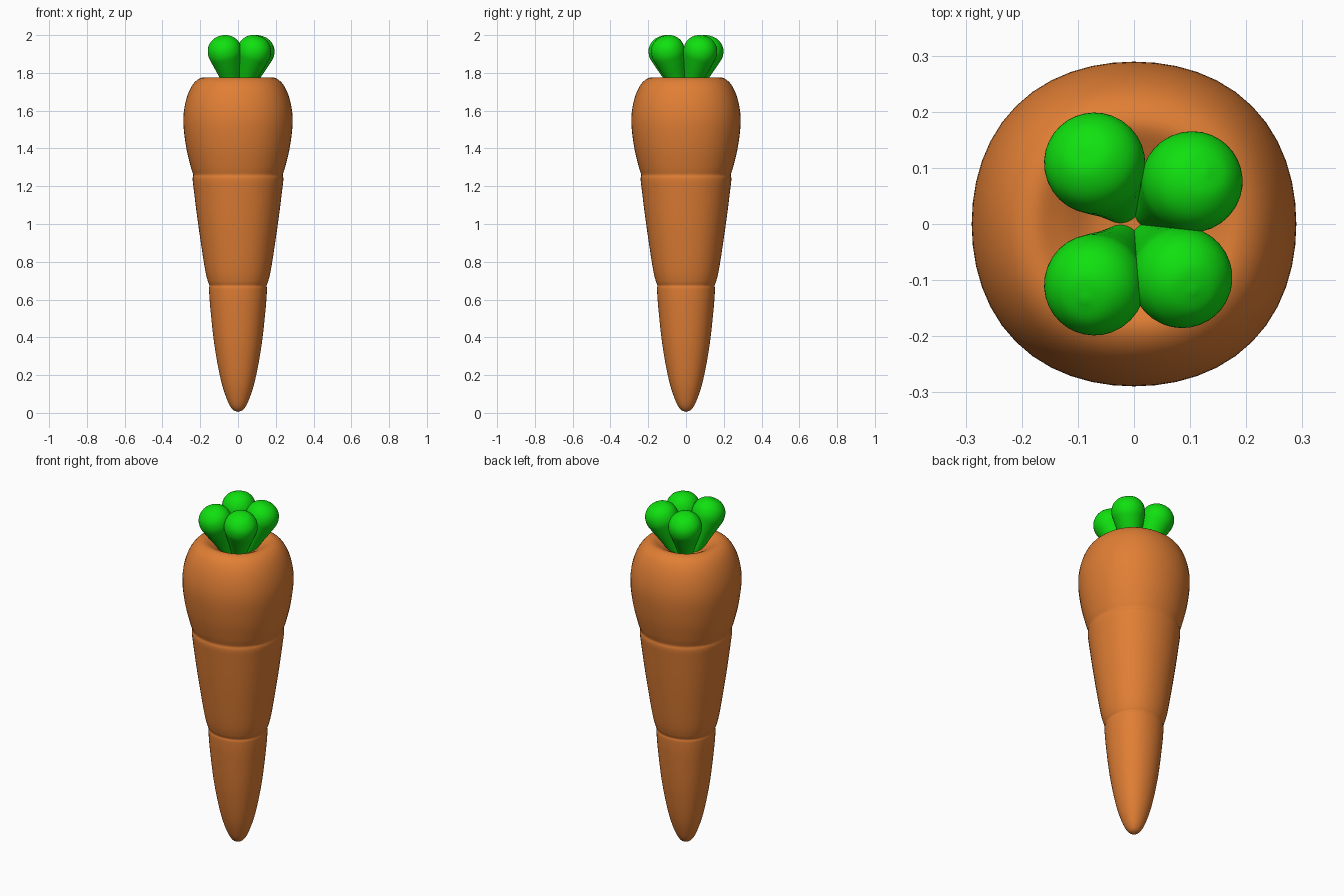
import bpy, bmesh, math
from mathutils import Vector

if "Cube" in bpy.data.objects:
    bpy.data.objects.remove(bpy.data.objects["Cube"])


def material(name, color):
    m = bpy.data.materials.new(name)
    m.diffuse_color = (*color, 1)
    m.use_nodes = True
    m.node_tree.nodes["Principled BSDF"].inputs["Base Color"].default_value = m.diffuse_color
    return m


def smooth_profile(pts, steps=5):
    """Catmull-Rom through (radius, height) points."""
    p = [Vector(q) for q in pts]
    p = [p[0] * 2 - p[1]] + p + [p[-1] * 2 - p[-2]]
    out = []
    for i in range(1, len(p) - 2):
        a, b, c, d = p[i - 1:i + 3]
        for s in range(steps):
            t = s / steps
            out.append(0.5 * (2 * b + (c - a) * t + (2 * a - 5 * b + 4 * c - d) * t * t
                              + (3 * b - a - 3 * c + d) * t ** 3))
    return out + [p[-2]]


def lathe(name, profile, mat, sides=48, squareness=0.0, angle=40):
    """Revolve a profile whose two ends lie on the axis; section may be slightly square."""
    bm = bmesh.new()
    bottom = bm.verts.new((0, 0, profile[0][1]))
    top = bm.verts.new((0, 0, profile[-1][1]))
    rings = []
    for r, z in profile[1:-1]:
        ring = []
        for k in range(sides):
            a = 2 * math.pi * k / sides
            q = r * (1 + squareness * (1 - math.cos(4 * a)))
            ring.append(bm.verts.new((q * math.cos(a), q * math.sin(a), z)))
        rings.append(ring)
    for k in range(sides):
        n = (k + 1) % sides
        bm.faces.new((bottom, rings[0][n], rings[0][k]))
        bm.faces.new((top, rings[-1][k], rings[-1][n]))
        for lo, hi in zip(rings, rings[1:]):
            bm.faces.new((lo[k], lo[n], hi[n], hi[k]))
    bmesh.ops.recalc_face_normals(bm, faces=bm.faces)
    me = bpy.data.meshes.new(name)
    bm.to_mesh(me)
    bm.free()
    me.materials.append(mat)
    ob = bpy.data.objects.new(name, me)
    bpy.context.collection.objects.link(ob)
    bpy.ops.object.select_all(action='DESELECT')
    ob.select_set(True)
    bpy.context.view_layer.objects.active = ob
    bpy.ops.object.shade_smooth_by_angle(angle=math.radians(angle))
    return ob


orange = material("orange", (0.75, 0.21, 0.035))
green = material("green", (0.005, 0.75, 0.005))

# Root: three tapered sections meeting at soft seams, with a dimpled crown
tip = [(0, 0.005), (0.03, 0.02), (0.058, 0.07), (0.092, 0.18), (0.125, 0.36),
       (0.147, 0.56), (0.153, 0.65), (0.151, 0.672)]
middle = [(0.151, 0.675), (0.162, 0.705), (0.178, 0.78), (0.211, 1.0),
          (0.234, 1.18), (0.24, 1.235), (0.237, 1.258)]
crown = [(0.237, 1.262), (0.252, 1.31), (0.275, 1.41), (0.289, 1.53), (0.283, 1.62),
         (0.26, 1.7), (0.225, 1.755), (0.18, 1.776), (0.13, 1.755), (0.07, 1.72), (0, 1.71)]
root_profile = smooth_profile(tip) + smooth_profile(middle) + smooth_profile(crown)
lathe("carrot_root", root_profile, orange, squareness=0.014)

# Leaves: four rounded buds fanning out from the crown
leaf_centres = [(-0.07, 0.108), (0.103, 0.075), (-0.07, -0.108), (0.085, -0.095)]
base = Vector((0, 0, 1.6))
for i, (x, y) in enumerate(leaf_centres):
    axis = Vector((x, y, 1.912)) - base
    d = axis.length
    leaf = smooth_profile([(0, 0), (0.015, 0.01), (0.033, 0.1), (0.056, 0.2), (0.08, d - 0.05),
                           (0.09, d), (0.079, d + 0.045), (0.045, d + 0.077), (0, d + 0.087)])
    ob = lathe(f"leaf_{i + 1}", leaf, green, sides=32, angle=60)
    ob.location = base
    ob.rotation_mode = 'QUATERNION'
    ob.rotation_quaternion = axis.to_track_quat('Z', 'Y')
